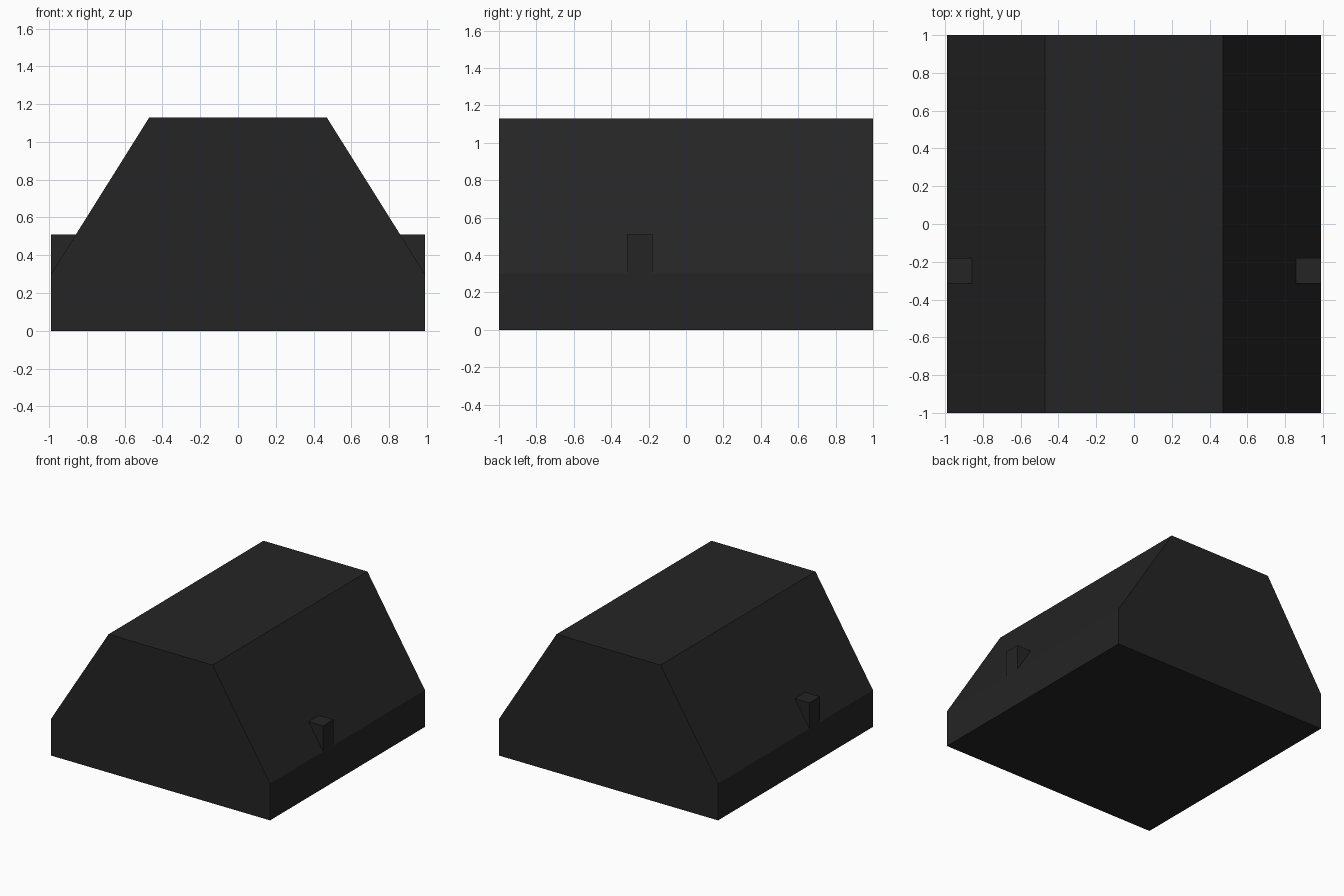
import bpy
import bmesh

cube = bpy.data.objects.get("Cube")
if cube:
    bpy.data.objects.remove(cube, do_unlink=True)

# Single charcoal colour
charcoal = bpy.data.materials.new("charcoal")
charcoal.use_nodes = True
colour = (0.018, 0.018, 0.018, 1)
charcoal.diffuse_color = colour
charcoal.node_tree.nodes["Principled BSDF"].inputs["Base Color"].default_value = colour


def extrude_profile(name, profile, y_front, y_back):
    """Extrude an x-z outline along y into a closed solid."""
    bm = bmesh.new()
    face = bm.faces.new([bm.verts.new((x, y_front, z)) for x, z in profile])
    result = bmesh.ops.extrude_face_region(bm, geom=[face])
    moved = [v for v in result["geom"] if isinstance(v, bmesh.types.BMVert)]
    bmesh.ops.translate(bm, verts=moved, vec=(0, y_back - y_front, 0))
    bmesh.ops.recalc_face_normals(bm, faces=bm.faces)
    mesh = bpy.data.meshes.new(name)
    bm.to_mesh(mesh)
    bm.free()
    mesh.materials.append(charcoal)
    obj = bpy.data.objects.new(name, mesh)
    bpy.context.collection.objects.link(obj)
    return obj


half_width, shoulder, top_half, height = 0.99, 0.30, 0.47, 1.13

# Main body: upright base walls, sloping sides and a flat top
half = [(half_width, 0), (half_width, shoulder), (top_half, height)]
outline = half + [(-x, z) for x, z in reversed(half)]
extrude_profile("body", outline, -1, 1)

# Small side lugs, flush with the base walls and filling in the slope
lug_top = 0.51
inner = half_width - (lug_top - shoulder) * (half_width - top_half) / (height - shoulder)
for side, name in ((1, "left_lug"), (-1, "right_lug")):
    wedge = [(side * half_width, shoulder), (side * half_width, lug_top),
             (side * inner, lug_top), (side * (inner - 0.03), shoulder)]
    extrude_profile(name, wedge, -0.315, -0.18)
